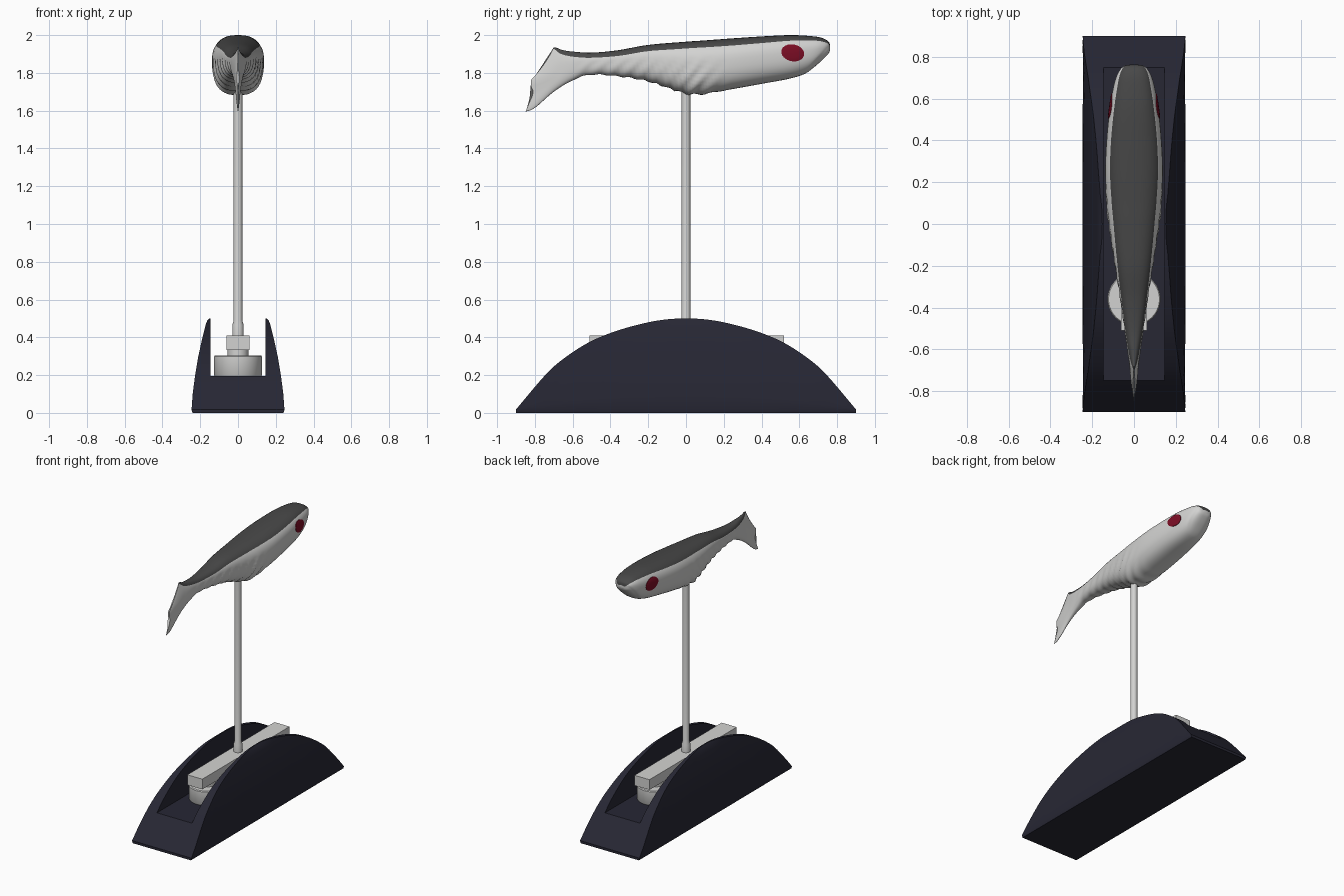
import bpy, bmesh, math
from mathutils.bvhtree import BVHTree

if "Cube" in bpy.data.objects:
    bpy.data.objects.remove(bpy.data.objects["Cube"])


def material(name, rgb):
    m = bpy.data.materials.new(name)
    m.diffuse_color = (*rgb, 1)
    m.use_nodes = True
    m.node_tree.nodes["Principled BSDF"].inputs["Base Color"].default_value = m.diffuse_color
    return m


NAVY = material("dark navy", (0.02, 0.02, 0.034))
LIGHT = material("light grey", (0.65, 0.65, 0.64))
DARK = material("dark grey", (0.065, 0.065, 0.065))
RED = material("deep red", (0.2, 0.004, 0.018))


def finish(bm, name, mats, angle=35):
    bmesh.ops.recalc_face_normals(bm, faces=bm.faces)
    me = bpy.data.meshes.new(name)
    bm.to_mesh(me)
    bm.free()
    ob = bpy.data.objects.new(name, me)
    bpy.context.collection.objects.link(ob)
    for m in mats:
        me.materials.append(m)
    bpy.ops.object.select_all(action='DESELECT')
    ob.select_set(True)
    bpy.context.view_layer.objects.active = ob
    bpy.ops.object.shade_smooth_by_angle(angle=math.radians(angle))
    return ob


def loft(name, rings, mats, rule=None, angle=35):
    """Skin closed rings of points, cap both ends; rule(column) gives the material."""
    bm = bmesh.new()
    vs = [[bm.verts.new(p) for p in r] for r in rings]
    n = len(rings[0])
    for a, b in zip(vs, vs[1:]):
        for j in range(n):
            k = (j + 1) % n
            f = bm.faces.new((a[j], a[k], b[k], b[j]))
            f.material_index = rule(j) if rule else 0
    bm.faces.new(vs[0])
    bm.faces.new(vs[-1])
    bmesh.ops.remove_doubles(bm, verts=bm.verts, dist=1e-5)
    return finish(bm, name, mats, angle)


def lathe(name, profile, y=0, sides=40):
    rings = [[(r * math.cos(2 * math.pi * i / sides), y + r * math.sin(2 * math.pi * i / sides), z)
              for i in range(sides)] for r, z in profile]
    return loft(name, rings, [LIGHT])


def spline(pts, steps):
    """Catmull-Rom through tuples of any length."""
    out = []
    for i in range(len(pts) - 1):
        p = [pts[max(i - 1, 0)], pts[i], pts[i + 1], pts[min(i + 2, len(pts) - 1)]]
        for s in range(steps):
            t = s / steps
            out.append(tuple(0.5 * (2 * b + (c - a) * t + (2 * a - 5 * b + 4 * c - d) * t * t
                                    + (3 * b - a - 3 * c + d) * t ** 3) for a, b, c, d in zip(*p)))
    return out + [pts[-1]]


def lerp_table(table, x):
    for (x0, y0), (x1, y1) in zip(table, table[1:]):
        if x <= x1:
            return y0 + (y1 - y0) * (x - x0) / (x1 - x0)
    return table[-1][1]


# Base: arched block, sides leaning in, with a flat-floored slot along it
ARCH = [(0, .5), (.12, .493), (.25, .468), (.4, .423), (.53, .365), (.66, .278), (.75, .195), (.9, .018)]
WIDTH = [(0, .24), (.015, .246), (.1, .24), (.2, .227), (.3, .21), (.4, .188), (.47, .17),
         (.49, .162), (.5, .152)]
FLOOR, SLOT = .195, .145
arch = [(-y, h) for y, h in ARCH[:0:-1]] + ARCH
rings = []
for y, h in spline(arch, 5):
    side = [(lerp_table(WIDTH, h * t), h * t) for t in (0, .04, .2, .35, .5, .65, .8, .9, .96, 1)]
    side += [(SLOT, h), (SLOT, min(h, FLOOR))]
    rings.append([(x, y, z) for x, z in side] + [(-x, y, z) for x, z in reversed(side)])
loft("base", rings, [NAVY], angle=30)

# Two round mounts and the bar resting on them
for y, tag in ((-.36, "front"), (.36, "back")):
    lathe(tag + "_mount", [(.12, .19), (.127, .2), (.127, .298), (.122, .304), (.055, .304), (.055, .34)], y)
bm = bmesh.new()
bmesh.ops.create_cube(bm, size=1)
for v in bm.verts:
    v.co = (v.co.x * .124, v.co.y * 1.03 + .005, v.co.z * .076 + .372)
finish(bm, "bar", [LIGHT])

# Rod with a collar at its foot
lathe("rod", [(.03, .4), (.03, .465), (.023, .49), (.023, 1.72)], sides=28)

# Fish: slanted sections (top y, top z, bottom y, bottom z, half width, dark fraction)
STATIONS = [
    (-.70, 1.935, -.85, 1.595, .004, .02), (-.685, 1.933, -.80, 1.615, .011, .04),
    (-.65, 1.92, -.70, 1.70, .022, .10), (-.59, 1.912, -.61, 1.755, .033, .17),
    (-.50, 1.907, -.51, 1.79, .045, .23), (-.36, 1.92, -.36, 1.782, .065, .22),
    (-.2, 1.948, -.2, 1.755, .09, .17), (0, 1.965, 0, 1.69, .12, .13),
    (.1, 1.972, .1, 1.69, .131, .13), (.25, 1.983, .25, 1.715, .138, .14),
    (.4, 1.993, .4, 1.742, .132, .14), (.55, 2.0, .55, 1.77, .117, .13),
    (.66, 1.995, .64, 1.80, .1, .12), (.72, 1.985, .70, 1.845, .082, .13),
    (.755, 1.965, .75, 1.895, .055, .17), (.763, 1.94, .763, 1.92, .02, .3)]
MID, POWER = .45, 2.6
NDARK, NLIGHT = 5, 15


def smooth(a, b, x):
    t = min(max((x - a) / (b - a), 0), 1)
    return t * t * (3 - 2 * t)


def section(ty, tz, by, bz, w, cut):
    fs = [cut * (i / NDARK) ** 2 for i in range(NDARK)]
    fs += [cut + (1 - cut) * math.sin(math.pi / 2 * k / NLIGHT) for k in range(NLIGHT + 1)]
    cy, cz = (ty + by) / 2, (tz + bz) / 2
    half = []
    for f in fs:
        u = (MID - f) / MID if f < MID else (f - MID) / (1 - MID)
        x = w * max(0, 1 - min(u, 1) ** POWER) ** (1 / POWER)
        y, z = ty + (by - ty) * f, tz + (bz - tz) * f
        # slanted ridges on the flanks and belly
        env = smooth(-.62, -.5, y) * (1 - smooth(.02, .25, y)) * smooth(.3, .55, f)
        e = env * .045 * math.sin(2 * math.pi * (y - .9 * (z - 1.8)) / .085)
        # set-back mouth in front of a slanted lip line
        lip = (y - .66) - (z - 1.84) * .83
        e -= .05 * smooth(0, .012, lip) * smooth(.62, .68, y) * smooth(cut, cut + .15, f)
        x, z = x * (1 + e), cz + (z - cz) * (1 + e)
        # rounded, notched trailing edge of the tail
        bulge = (f / .54) ** 2 if f < .54 else max(0, (.7 - f) / .16)
        y -= .05 * bulge * (1 - smooth(-.70, -.64, ty))
        half.append((x, y, z))
    return half + [(-x, y, z) for x, y, z in half[-2:0:-1]]


rings = [section(*s) for s in spline(STATIONS, 9)]
count = len(rings[0])
fish = loft("fish_body", rings, [LIGHT, DARK],
            lambda j: 1 if j < NDARK or j >= count - NDARK else 0, angle=50)

# Eyes: thin oval plates laid on the head surface
tree = BVHTree.FromPolygons([v.co for v in fish.data.vertices], [p.vertices for p in fish.data.polygons])
for s, tag in ((1, "right"), (-1, "left")):
    rings = []
    for r, lift in ((1, -.004), (1, .003), (.8, .004), (.55, .004), (.25, .004)):
        ring = []
        for i in range(32):
            a = 2 * math.pi * i / 32
            p, q = .062 * r * math.cos(a), .045 * r * math.sin(a)
            y, z = .565 + p * .97 + q * .2, 1.906 - p * .2 + q * .97
            hit = tree.ray_cast((s, y, z), (-s, 0, 0))[0]
            ring.append(((hit.x if hit else s * .1) + s * lift, y, z))
        rings.append(ring)
    loft(tag + "_eye", rings, [RED])
